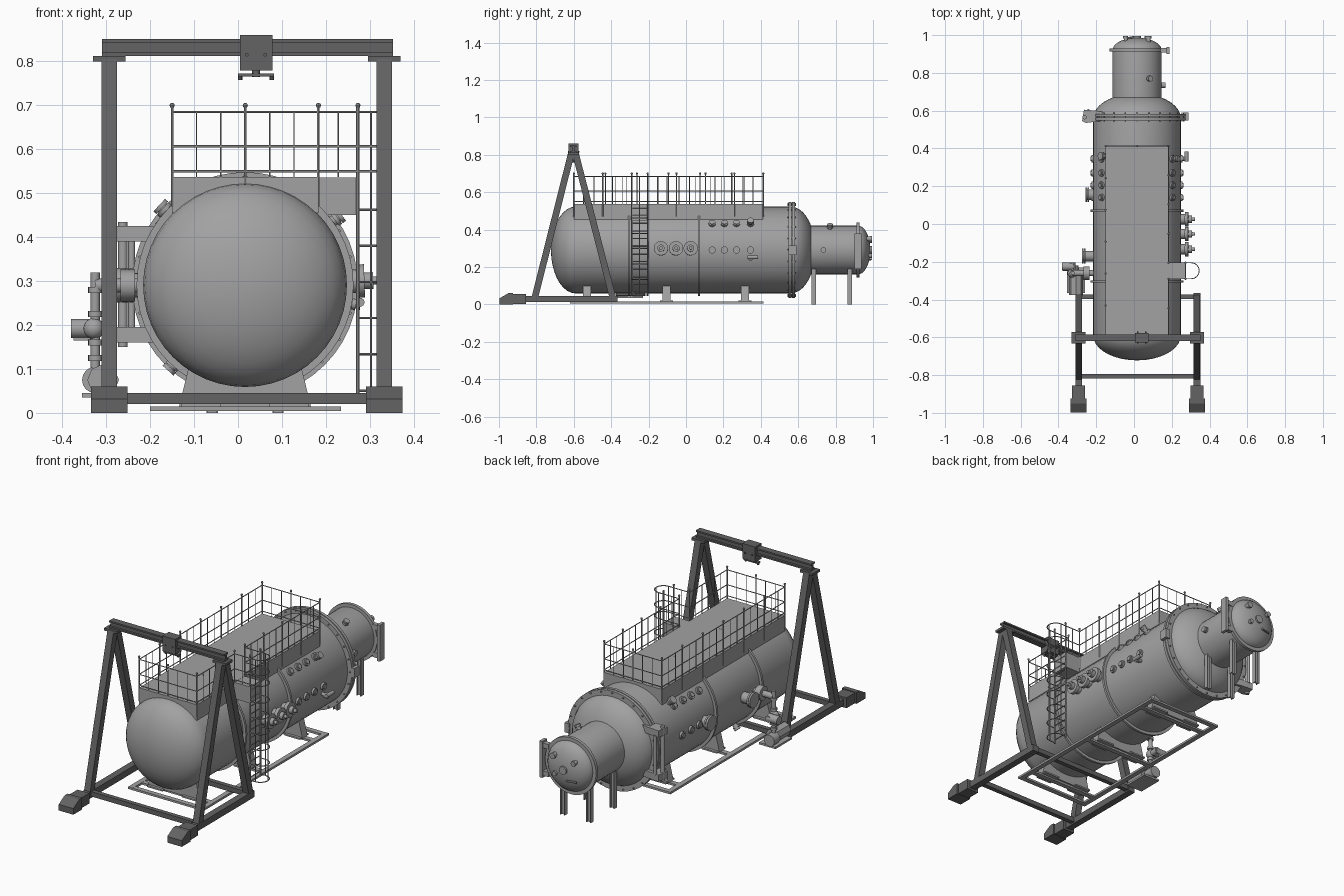
import bpy, bmesh, math
from mathutils import Vector, Matrix

if "Cube" in bpy.data.objects:
    bpy.data.objects.remove(bpy.data.objects["Cube"])

CX, CZ, R = 0.016, 0.291, 0.232      # vessel axis and radius


def material(name, v):
    m = bpy.data.materials.new(name)
    m.use_nodes = True
    m.diffuse_color = (v, v, v, 1)
    m.node_tree.nodes["Principled BSDF"].inputs["Base Color"].default_value = (v, v, v, 1)
    return m


STEEL = material("light grey steel", 0.36)
DARK = material("dark grey steel", 0.125)


def finish(name, bm, mat=STEEL, smooth=True):
    bmesh.ops.recalc_face_normals(bm, faces=bm.faces)
    me = bpy.data.meshes.new(name)
    bm.to_mesh(me)
    bm.free()
    me.materials.append(mat)
    ob = bpy.data.objects.new(name, me)
    bpy.context.collection.objects.link(ob)
    if smooth:
        bpy.ops.object.select_all(action='DESELECT')
        bpy.context.view_layer.objects.active = ob
        ob.select_set(True)
        bpy.ops.object.shade_smooth_by_angle(angle=math.radians(35))
    return ob


def box(bm, x0, x1, y0, y1, z0, z1):
    size = Matrix.Diagonal((x1 - x0, y1 - y0, z1 - z0, 1))
    mid = Matrix.Translation(((x0 + x1) / 2, (y0 + y1) / 2, (z0 + z1) / 2))
    bmesh.ops.create_cube(bm, size=1, matrix=mid @ size)


def aim(p, q):
    p, q = Vector(p), Vector(q)
    turn = (q - p).to_track_quat('Z', 'Y').to_matrix().to_4x4()
    return Matrix.Translation((p + q) / 2) @ turn, (q - p).length


def rod(bm, p, q, r, n=16):
    m, length = aim(p, q)
    bmesh.ops.create_cone(bm, cap_ends=True, segments=n, radius1=r, radius2=r,
                          depth=length, matrix=m)


def beam(bm, p, q, w):
    m, length = aim(p, q)
    bmesh.ops.create_cube(bm, size=1, matrix=m @ Matrix.Diagonal((w, w, length, 1)))


def ball(bm, p, r, n=12):
    bmesh.ops.create_uvsphere(bm, u_segments=n, v_segments=n // 2, radius=r,
                              matrix=Matrix.Translation(p))


def prism(bm, pts, start, end):
    """Extrude a closed profile of 3D points from offset start to offset end."""
    a = [bm.verts.new(Vector(p) + Vector(start)) for p in pts]
    f = bm.faces.new(a)
    out = bmesh.ops.extrude_face_region(bm, geom=[f])["geom"]
    bmesh.ops.translate(bm, vec=Vector(end) - Vector(start),
                        verts=[v for v in out if isinstance(v, bmesh.types.BMVert)])
    if not f.is_valid:
        bm.faces.new(a)


def lathe(name, profile, n=48):
    """Spin (radius, y) pairs around the vessel axis."""
    bm = bmesh.new()
    vs = [bm.verts.new((CX + r, y, CZ)) for r, y in profile]
    es = [bm.edges.new(e) for e in zip(vs, vs[1:])]
    bmesh.ops.spin(bm, geom=vs + es, cent=(CX, 0, CZ), axis=(0, 1, 0),
                   angle=math.tau, steps=n)
    bmesh.ops.remove_doubles(bm, verts=bm.verts, dist=1e-4)
    return finish(name, bm)


def dome(r, y, depth, steps=9):
    return [(r * math.cos(i * math.pi / 2 / steps), y + depth * math.sin(i * math.pi / 2 / steps))
            for i in range(steps + 1)]


def ring(name, r, y0, y1, inner):
    return lathe(name, [(inner, y0), (r, y0), (r, y1), (inner, y1), (inner, y0)])


def radial(y, deg, r):
    a = math.radians(deg)
    return (CX + r * math.cos(a), y, CZ + r * math.sin(a))


def nozzle(bm, y, deg, r, reach, flange=1.4, base=R):
    rod(bm, radial(y, deg, base - 0.025), radial(y, deg, base + reach), r)
    for d in (0.011, 0):
        rod(bm, radial(y, deg, base + reach - d - 0.009), radial(y, deg, base + reach - d), r * flange)


# Pressure vessel and rear chamber
lathe("vessel_shell", dome(R, -0.59, -0.132)[::-1] + dome(R, 0.56, 0.132))
lathe("rear_chamber", [(0, 0.6), (0.13, 0.6)] + dome(0.13, 0.92, 0.066), 40)
for i, (y0, y1) in enumerate(((0.548, 0.563), (0.568, 0.583))):
    ring(f"main_flange_{i}", 0.257, y0, y1, R - 0.01)
for i, y in enumerate((-0.305, 0.07)):
    ring(f"stiffener_ring_{i}", 0.247, y - 0.006, y + 0.006, R - 0.01)
ring("rear_flange", 0.147, 0.912, 0.928, 0.12)

# Flange clamp bolts
bm = bmesh.new()
for i in range(24):
    rod(bm, radial(0.542, i * 15, 0.247), radial(0.589, i * 15, 0.247), 0.004, 6)
finish("flange_bolts", bm)

# Main door hinge on the right, latch on the left
bm = bmesh.new()
for z0, z1 in ((0.16, 0.195), (0.39, 0.425)):
    prism(bm, [(-0.275, 0.545, 0), (-0.255, 0.535, 0), (-0.13, 0.55, 0), (-0.13, 0.585, 0), (-0.2, 0.6, 0),
               (-0.265, 0.605, 0)], (0, 0, z0), (0, 0, z1))
rod(bm, (-0.262, 0.565, 0.15), (-0.262, 0.565, 0.435), 0.011)
rod(bm, (-0.242, 0.6, 0.19), (-0.242, 0.6, 0.395), 0.008)
box(bm, 0.262, 0.288, 0.548, 0.59, 0.265, 0.315)
finish("main_door_hinge", bm)

# Rear door hinge plate
bm = bmesh.new()
box(bm, 0.14, 0.185, 0.907, 0.932, 0.2, 0.225)
box(bm, 0.14, 0.185, 0.907, 0.932, 0.345, 0.37)
box(bm, 0.172, 0.188, 0.9, 0.938, 0.19, 0.38)
finish("rear_door_hinge", bm, smooth=False)

# Portholes on both sides
bm = bmesh.new()
for y in (0.14, 0.205, 0.27, 0.345):
    for deg in (0, 37):
        for side in (deg, 180 - deg):
            rod(bm, radial(y, side, R - 0.02), radial(y, side, R + 0.01), 0.019)
            rod(bm, radial(y, side, R), radial(y, side, R + 0.015), 0.012)
finish("portholes", bm)

# Radial nozzles
bm = bmesh.new()
for y in (-0.134, -0.053, 0.025):
    rod(bm, radial(y, 2, R - 0.02), radial(y, 2, R + 0.03), 0.027)
    rod(bm, radial(y, 2, R + 0.022), radial(y, 2, R + 0.04), 0.038, 24)
    rod(bm, radial(y, 2, R + 0.03), radial(y, 2, R + 0.06), 0.019)
    rod(bm, radial(y, 2, R + 0.03), radial(y, 2, R + 0.075), 0.009)
for y, reach in ((0.155, 0.042), (-0.17, 0.06)):
    nozzle(bm, y, 180, 0.028, reach)
nozzle(bm, 0.345, 36, 0.012, 0.04)
nozzle(bm, 0.345, -10, 0.009, 0.035)
rod(bm, (0.278, 0.33, 0.252), (0.278, 0.385, 0.252), 0.01)
nozzle(bm, 0.36, 137, 0.014, 0.035)
nozzle(bm, -0.2, 228, 0.012, 0.03)
nozzle(bm, 0.77, 62, 0.01, 0.025, 1.5, 0.13)
nozzle(bm, 0.735, 0, 0.01, 0.02, 1.5, 0.13)
for dx, dz, r in ((0, 0, 0.016), (-0.06, 0.05, 0.01), (0.06, 0.06, 0.012), (0.05, -0.03, 0.009)):
    rod(bm, (CX + dx, 0.95, CZ + dz), (CX + dx, 0.99, CZ + dz), r)
    rod(bm, (CX + dx, 0.982, CZ + dz), (CX + dx, 0.994, CZ + dz), r * 1.3)
rod(bm, (CX - 0.07, 0.98, CZ - 0.05), (CX - 0.02, 0.99, CZ - 0.05), 0.005, 8)
finish("nozzles", bm)

# Saddles and base frame
bm = bmesh.new()
for y in (-0.53, -0.105, 0.315):
    prism(bm, [(CX - 0.15, 0, 0.015), (CX + 0.15, 0, 0.015), (CX + 0.112, 0, 0.17), (CX - 0.112, 0, 0.17)],
          (0, y - 0.021, 0), (0, y + 0.021, 0))
    for s in (-1, 1):
        box(bm, CX + s * 0.1 - 0.045, CX + s * 0.1 + 0.045, y - 0.035, y + 0.035, 0.012, 0.02)
finish("saddles", bm, smooth=False)
bm = bmesh.new()
for x in (-0.2, 0.208):
    box(bm, x, x + 0.026, -0.62, 0.415, 0.004, 0.015)
for y in (-0.607, -0.53, -0.105, 0.315, 0.402):
    box(bm, -0.2, 0.234, y - 0.013, y + 0.013, 0.004, 0.0145)
finish("base_frame", bm, smooth=False)

# Channel legs under the rear chamber
bm = bmesh.new()
for x in (CX - 0.075, CX + 0.075):
    for y in (0.682, 0.876):
        box(bm, x - 0.012, x + 0.012, y - 0.003, y + 0.003, 0, 0.19)
        for s in (-1, 1):
            box(bm, x + s * 0.011 - 0.002, x + s * 0.011 + 0.002, y - 0.012, y + 0.012, 0, 0.19)
finish("rear_legs", bm, smooth=False)

# Walkway with landing
X0, X1, Y0, Y1, LX, L0, L1, ZD = -0.15, 0.183, -0.6, 0.413, 0.273, -0.29, -0.205, 0.537
bm = bmesh.new()
box(bm, X0, X1, Y0, Y1, 0.455, ZD)
box(bm, X1, LX, L0, L1, 0.45, ZD - 0.001)
finish("walkway", bm, smooth=False)

# Railing runs: posts with ball tops, balusters and three rails
bm = bmesh.new()
RAILS = (0.55, 0.607, 0.685)


def rail_run(a, b, bays, thin=2):
    a, b = Vector(a), Vector(b)
    for z in RAILS:
        rod(bm, (*a, z), (*b, z), 0.0025, 6)
    count = bays * (thin + 1)
    for i in range(count + 1):
        p = a.lerp(b, i / count)
        if i % (thin + 1):
            rod(bm, (*p, ZD), (*p, RAILS[-1]), 0.0018, 6)
        else:
            rod(bm, (*p, 0.47), (*p, 0.7), 0.0032, 6)
            ball(bm, (*p, 0.7), 0.006, 8)


rail_run((X0, Y0), (X1, Y0), 2)
rail_run((X0, Y1), (X1, Y1), 2)
rail_run((X0, Y0), (X0, Y1), 6)
rail_run((X1, Y0), (X1, L0), 2)
rail_run((X1, L1), (X1, Y1), 4)
rail_run((X1, L0), (LX, L0), 1, 1)
rail_run((X1, L1), (LX, L1), 1, 1)
finish("railing", bm)

# Caged ladder
bm = bmesh.new()
for y in (L0, L1):
    rod(bm, (LX, y, 0.045), (LX, y, 0.7), 0.004, 8)
for i in range(12):
    rod(bm, (LX, L0, 0.065 + i * 0.041), (LX, L1, 0.065 + i * 0.041), 0.003, 6)
mid, half = (L0 + L1) / 2, (L1 - L0) / 2
hoop = [(LX, L0)] + [(LX + 0.03 + half * math.cos(t * math.pi / 8), mid + half * math.sin(t * math.pi / 8))
                     for t in range(-4, 5)] + [(LX, L1)]
for z in (0.05, 0.134, 0.216, 0.298, 0.38, 0.462) + RAILS:
    for a, b in zip(hoop, hoop[1:]):
        rod(bm, (*a, z), (*b, z), 0.0028, 6)
for p in (hoop[1], hoop[5], hoop[9]):
    rod(bm, (*p, 0.05), (*p, RAILS[-1]), 0.0025, 6)
finish("ladder_cage", bm)

# Pump group on the right side
bm = bmesh.new()
box(bm, -0.355, -0.26, -0.365, -0.23, 0.035, 0.045)
rod(bm, (-0.307, -0.375, 0.075), (-0.307, -0.27, 0.075), 0.036, 8)
rod(bm, (-0.325, -0.27, 0.075), (-0.325, -0.22, 0.075), 0.03)
rod(bm, (-0.325, -0.26, 0.08), (-0.325, -0.26, 0.32), 0.0105)
for z in (0.125, 0.16, 0.225, 0.28):
    rod(bm, (-0.325, -0.26, z - 0.007), (-0.325, -0.26, z + 0.007), 0.016)
ball(bm, (-0.328, -0.26, 0.192), 0.024, 16)
rod(bm, (-0.38, -0.225, 0.192), (-0.32, -0.225, 0.192), 0.022)
rod(bm, (-0.328, -0.26, 0.192), (-0.328, -0.205, 0.192), 0.017)
box(bm, -0.375, -0.335, -0.25, -0.21, 0.165, 0.172)
rod(bm, (-0.325, -0.26, 0.29), (-0.2, -0.26, 0.29), 0.016)
rod(bm, (-0.267, -0.26, 0.29), (-0.235, -0.26, 0.29), 0.036)
finish("pump_group", bm)

# Gantry: two A-frames, ground rails, toes and cross beams
bm = bmesh.new()
for x in (-0.293, 0.333):
    for y in (-0.81, -0.39):
        beam(bm, (x, y, 0.03), (x, -0.602 + (0.012 if y > -0.6 else -0.012), 0.805), 0.035)
    box(bm, x - 0.018, x + 0.018, -0.87, -0.365, 0.012, 0.046)
    box(bm, x - 0.037, x + 0.037, -0.632, -0.572, 0.8, 0.813)
    box(bm, x - 0.034, x + 0.034, -0.935, -0.855, 0.002, 0.056)
    prism(bm, [(0, -0.998, 0), (0, -0.925, 0), (0, -0.925, 0.06), (0, -0.95, 0.06), (0, -0.998, 0.032)],
          (x - 0.042, 0, 0), (x + 0.042, 0, 0))
for y in (-0.805, -0.385):
    box(bm, -0.293, 0.333, y - 0.012, y + 0.012, 0.02, 0.045)
for y, z0, z1 in ((0.017, 0.813, 0.821), (0.006, 0.82, 0.844), (0.017, 0.843, 0.851)):
    box(bm, -0.31, 0.353, -0.602 - y, -0.602 + y, z0, z1)
finish("gantry", bm, DARK, False)

# Hoist trolley with spreader
bm = bmesh.new()
box(bm, 0.004, 0.078, -0.628, -0.576, 0.78, 0.86)
for x in (0.02, 0.062):
    rod(bm, (x, -0.632, 0.815), (x, -0.57, 0.815), 0.004, 8)
rod(bm, (0.041, -0.602, 0.765), (0.041, -0.602, 0.79), 0.009)
box(bm, 0.0, 0.082, -0.612, -0.592, 0.766, 0.773)
for x in (0.005, 0.077):
    rod(bm, (x, -0.602, 0.758), (x, -0.602, 0.77), 0.005, 8)
finish("hoist", bm, DARK)
